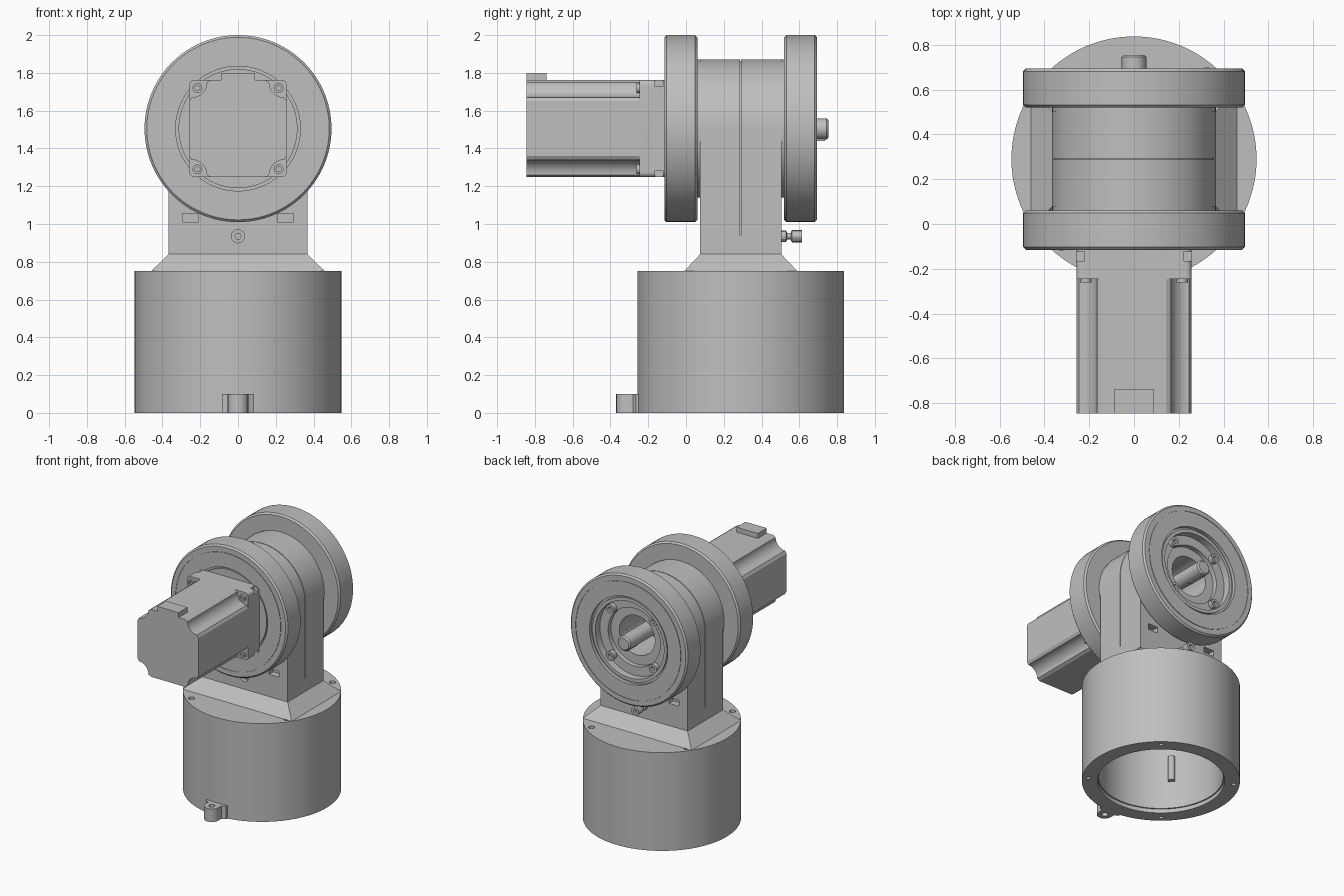
import bpy, bmesh
from math import sin, cos, pi, radians
from mathutils import Vector

cube = bpy.data.objects.get("Cube")
if cube:
    bpy.data.objects.remove(cube, do_unlink=True)

grey = bpy.data.materials.new("machined_grey")
grey.use_nodes = True
grey.diffuse_color = (0.52, 0.52, 0.52, 1)
grey.node_tree.nodes["Principled BSDF"].inputs["Base Color"].default_value = (0.52, 0.52, 0.52, 1)

CY = 0.29      # vertical axis of the base
AZ = 1.505     # height of the horizontal axis


def finish(bm, name):
    bmesh.ops.remove_doubles(bm, verts=bm.verts, dist=1e-5)
    bmesh.ops.recalc_face_normals(bm, faces=bm.faces)
    mesh = bpy.data.meshes.new(name)
    bm.to_mesh(mesh)
    bm.free()
    mesh.materials.append(grey)
    ob = bpy.data.objects.new(name, mesh)
    bpy.context.collection.objects.link(ob)
    return ob


def lathe(name, profile, origin=(0, 0, 0), axis="Y", n=96, closed=False):
    """Revolve (radius, distance along axis) points about the axis."""
    bm = bmesh.new()
    pts = [Vector((r, a, 0)) if axis == "Y" else Vector((r, 0, a)) for r, a in profile]
    vs = [bm.verts.new(p + Vector(origin)) for p in pts]
    pairs = list(zip(vs, vs[1:])) + ([(vs[-1], vs[0])] if closed else [])
    es = [bm.edges.new(p) for p in pairs]
    bmesh.ops.spin(bm, geom=vs + es, cent=origin, steps=n, angle=2 * pi,
                   axis=(0, 1, 0) if axis == "Y" else (0, 0, 1))
    return finish(bm, name)


def rod(name, r, a0, a1, origin=(0, 0, 0), axis="Y", n=32):
    return lathe(name, [(0, a0), (r, a0), (r, a1), (0, a1)], origin, axis, n)


def box(name, lo, hi):
    bm = bmesh.new()
    bmesh.ops.create_cube(bm, size=1)
    for v in bm.verts:
        v.co = [l if c < 0 else h for c, l, h in zip(v.co, lo, hi)]
    return finish(bm, name)


def extrude(name, outline, a0, a1, axis="Y"):
    """Extrude a 2D outline along y (outline x, z) or z (outline x, y)."""
    bm = bmesh.new()
    place = (lambda p, a: (p[0], a, p[1])) if axis == "Y" else (lambda p, a: (p[0], p[1], a))
    face = bm.faces.new([bm.verts.new(place(p, a0)) for p in outline])
    new = bmesh.ops.extrude_face_region(bm, geom=[face])["geom"]
    step = (0, a1 - a0, 0) if axis == "Y" else (0, 0, a1 - a0)
    bmesh.ops.translate(bm, vec=step, verts=[v for v in new if isinstance(v, bmesh.types.BMVert)])
    return finish(bm, name)


def arc(cx, cy, r, d0, d1, n=10):
    return [(cx + r * cos(radians(d0 + (d1 - d0) * i / n)),
             cy + r * sin(radians(d0 + (d1 - d0) * i / n))) for i in range(n + 1)]


def cut(target, cutters):
    bpy.context.view_layer.objects.active = target
    for c in cutters:
        c.hide_render = True
        m = target.modifiers.new("cut", "BOOLEAN")
        m.operation, m.solver, m.object = "DIFFERENCE", "EXACT", c
        bpy.ops.object.modifier_apply(modifier=m.name)
        bpy.data.objects.remove(c, do_unlink=True)


# Hollow round base with screw holes in the top and bottom rims
base = lathe("base", [(0, 0.75), (0.547, 0.75), (0.547, 0), (0.44, 0), (0.44, 0.03),
                      (0.43, 0.03), (0.43, 0.7), (0, 0.7)], (0, CY, 0), "Z", 128)
holes = []
for d in (-35, 50, 145, 230):
    spot = (0.505 * cos(radians(d)), CY + 0.505 * sin(radians(d)), 0)
    holes.append(rod("hole", 0.022, 0.71, 0.8, spot, "Z", 16))
    holes.append(rod("hole", 0.015, -0.05, 0.05, spot, "Z", 16))
cut(base, holes)
d = radians(220)
rod("inner_pin", 0.025, 0.24, 0.43, (0.42 * cos(d), CY + 0.42 * sin(d), 0), "Z", 16)

# Locating lug at the foot of the base
lug = extrude("base_lug", [(0.085, -0.24), (-0.085, -0.24), (-0.085, -0.265), (-0.055, -0.28)]
              + arc(0, -0.315, 0.055, 180, 360) + [(0.055, -0.28), (0.085, -0.265)], 0, 0.1, "Z")
cut(lug, [rod("hole", 0.022, -0.1, 0.2, (0, -0.315, 0), "Z", 16)])

# Tapered foot between base and upright
foot = box("tapered_foot", (-0.46, -0.01, 0.75), (0.46, 0.59, 0.84))
for v in foot.data.vertices:
    if v.co.z > 0.8:
        v.co.x *= 0.367 / 0.46
        v.co.y = CY + (v.co.y - CY) * 0.215 / 0.3

# Upright with rounded top, seam, bore, pockets and vent hole
upright = extrude("upright", [(-0.367, 0.84), (0.367, 0.84)] + arc(0, AZ, 0.367, 0, 180, 48), 0.075, 0.505)
cutters = [rod("bore", 0.15, 0.3, 0.6, (0, 0, AZ), n=48),
           rod("vent", 0.035, 0, 0.11, (0, 0, 0.935), n=24)]
for s in (-1, 1):
    x0, x1 = sorted((s * 0.358, s * 0.4))
    cutters.append(box("seam", (x0, 0.287, 0.94), (x1, 0.292, AZ)))
    x0, x1 = sorted((s * 0.21, s * 0.295))
    for y in (0.075, 0.505):
        cutters.append(box("pocket", (x0, y - 0.05, 1.01), (x1, y + 0.05, 1.055)))
cutters.append(extrude("seam", arc(0, AZ, 0.4, 0, 180, 48) + arc(0, AZ, 0.358, 180, 0, 48), 0.287, 0.292))
cut(upright, cutters)
rod("vent_screw", 0.02, 0.08, 0.12, (0, 0, 0.935), n=6)

# Hub collars behind the two discs
for name, a, b in (("front_hub", 0.05, 0.076), ("back_hub", 0.504, 0.53)):
    lathe(name, [(0.15, a), (0.365, a), (0.365, b), (0.15, b)], (0, 0, AZ), closed=True)


def rim(face, back):
    """Chamfered outer rim and shallow bolt-circle groove of a disc."""
    s = 1 if back > face else -1
    return [(0.483, back), (0.495, back - s * 0.012), (0.495, face + s * 0.012), (0.483, face),
            (0.447, face), (0.447, face + s * 0.004), (0.441, face + s * 0.004), (0.441, face),
            (0.33, face), (0.33, face + s * 0.025), (0.315, face + s * 0.025)]


# Discs: the front one carries the motor, the back one is recessed
lathe("front_disc", [(0, 0.06)] + rim(-0.115, 0.06) + [(0.315, -0.105), (0, -0.105)], (0, 0, AZ))
lathe("back_disc", [(0.15, 0.52)] + rim(0.693, 0.52)
      + [(0.315, 0.68), (0.29, 0.68), (0.29, 0.625), (0.22, 0.625), (0.22, 0.59), (0.15, 0.59)],
      (0, 0, AZ), closed=True)

# Output shaft with key
lathe("output_shaft", [(0, 0.29), (0.055, 0.29), (0.055, 0.745), (0.045, 0.755), (0, 0.755)],
      (0, 0, AZ - 0.002), n=40)
box("shaft_key", (-0.015, 0.6, AZ - 0.065), (0.015, 0.735, AZ - 0.04))

# Motor: body with scooped corners, square flange and cable socket
body, flange = [], []
for q in range(4):
    c, s = round(cos(q * pi / 2)), round(sin(q * pi / 2))
    turn = lambda p: (p[0] * c - p[1] * s, AZ + p[0] * s + p[1] * c)
    body += [turn(p) for p in [(0.257, 0.145)] + arc(0.245, 0.245, 0.08, 270, 180) + [(0.145, 0.257)]]
    flange += [turn(p) for p in arc(0.232, 0.232, 0.025, 0, 90, 6)]
extrude("motor_body", body, -0.845, -0.24)
motor_flange = extrude("motor_flange", flange, -0.245, -0.103)
cut(motor_flange, [box("notch", (sx * 0.257 - 0.035, -0.165, AZ + sz * 0.257 - 0.035),
                       (sx * 0.257 + 0.035, -0.122, AZ + sz * 0.257 + 0.035))
                   for sx in (-1, 1) for sz in (-1, 1)])
box("cable_socket", (-0.09, -0.845, 1.75), (0.09, -0.738, 1.8))

# Socket screws on the motor flange and in the back recess
for sx in (-1, 1):
    for sz in (-1, 1):
        lathe("motor_screw", [(0, -0.25), (0.013, -0.25), (0.013, -0.262), (0.026, -0.262), (0.026, -0.24)],
              (sx * 0.215, 0, AZ + sz * 0.215), n=18)
        lathe("recess_screw", [(0, 0.64), (0.016, 0.64), (0.016, 0.66), (0.033, 0.66), (0.033, 0.62)],
              (sx * 0.18, 0, AZ + sz * 0.18), n=18)

# Air fitting at the back of the upright
lathe("air_fitting", [(0, 0.49), (0.03, 0.49), (0.03, 0.53), (0.018, 0.535), (0.018, 0.555),
                      (0.032, 0.56), (0.032, 0.615), (0.014, 0.615), (0.014, 0.58), (0, 0.58)],
      (0, 0, 0.935), n=12)

# Smooth round surfaces, keep edges sharp
bpy.ops.object.select_all(action="DESELECT")
for ob in bpy.context.collection.objects:
    if ob.type == "MESH":
        ob.select_set(True)
        bpy.context.view_layer.objects.active = ob
bpy.ops.object.shade_smooth_by_angle(angle=radians(30))
